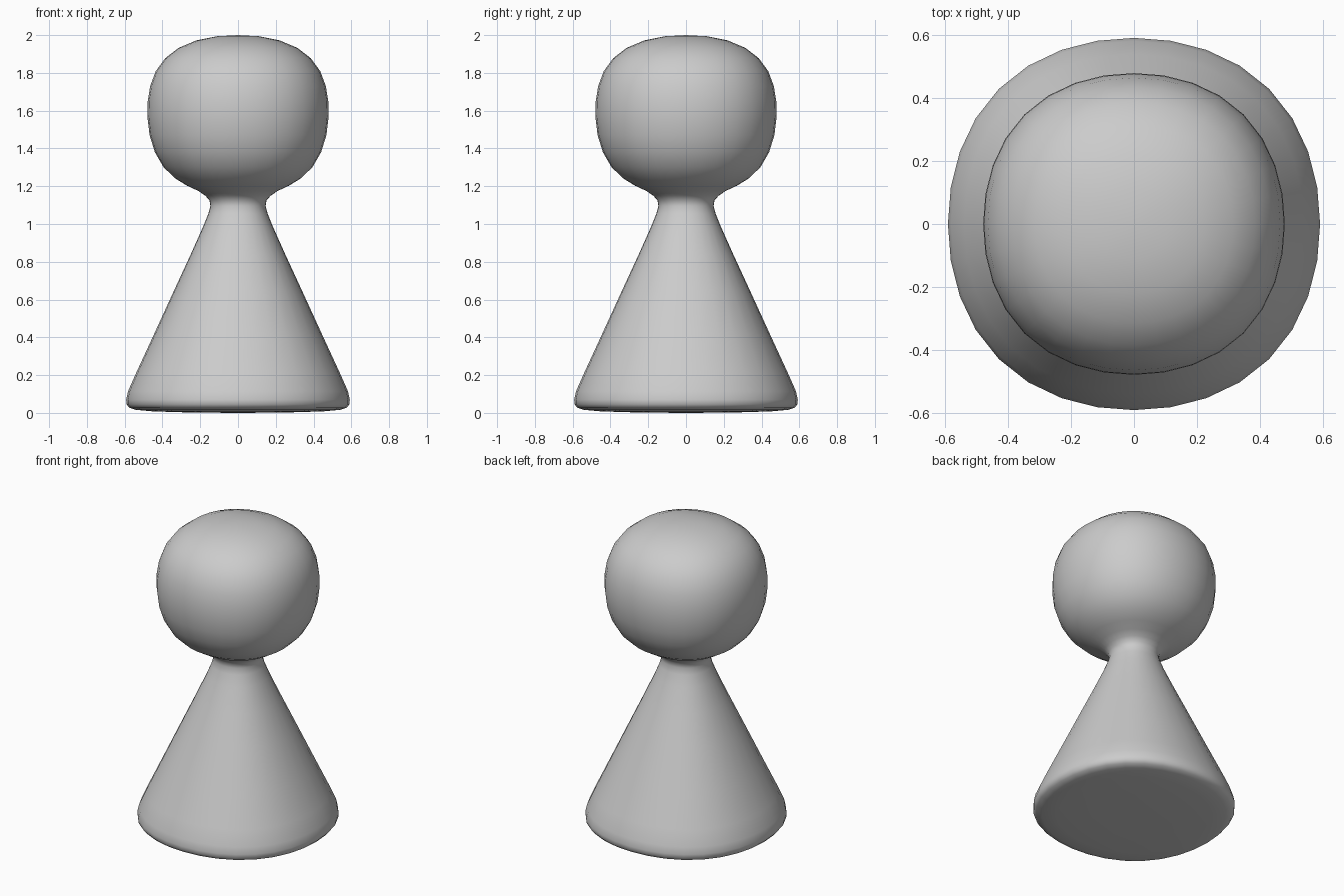
import bpy, bmesh
from math import sin, cos, pi

if "Cube" in bpy.data.objects:
    bpy.data.objects.remove(bpy.data.objects["Cube"])

SEGMENTS = 32
SQUARENESS = 0.027  # slight bulge on the diagonals

# Half profile (radius, height) from the underside up to the crown
PROFILE = [
    (0.25, 0.002), (0.45, 0.008), (0.54, 0.016), (0.575, 0.027), (0.59, 0.045),
    (0.592, 0.07), (0.582, 0.115), (0.54, 0.21), (0.45, 0.405), (0.34, 0.645),
    (0.25, 0.84), (0.185, 0.985), (0.157, 1.055), (0.146, 1.095), (0.151, 1.125),
    (0.173, 1.15), (0.21, 1.175), (0.27, 1.203), (0.335, 1.243), (0.395, 1.302),
    (0.44, 1.38), (0.468, 1.47), (0.48, 1.57), (0.478, 1.65), (0.465, 1.73),
    (0.435, 1.81), (0.385, 1.878), (0.315, 1.932), (0.22, 1.972), (0.11, 1.994),
]


def ring(bm, radius, z):
    verts = []
    for i in range(SEGMENTS):
        a = 2 * pi * i / SEGMENTS
        r = radius * (1 + SQUARENESS * (1 - cos(4 * a)) / 2)
        verts.append(bm.verts.new((r * cos(a), r * sin(a), z)))
    return verts


# Pawn: cone body, narrow neck and rounded head in one smooth skin
bm = bmesh.new()
rings = [ring(bm, r, z) for r, z in PROFILE]
bottom = bm.verts.new((0, 0, 0))
top = bm.verts.new((0, 0, 2))
for i in range(SEGMENTS):
    j = (i + 1) % SEGMENTS
    for a, b in zip(rings, rings[1:]):
        bm.faces.new((a[i], a[j], b[j], b[i]))
    bm.faces.new((bottom, rings[0][j], rings[0][i]))
    bm.faces.new((top, rings[-1][i], rings[-1][j]))
for f in bm.faces:
    f.smooth = True

mesh = bpy.data.meshes.new("pawn")
bm.to_mesh(mesh)
bm.free()
bpy.context.collection.objects.link(bpy.data.objects.new("pawn", mesh))
